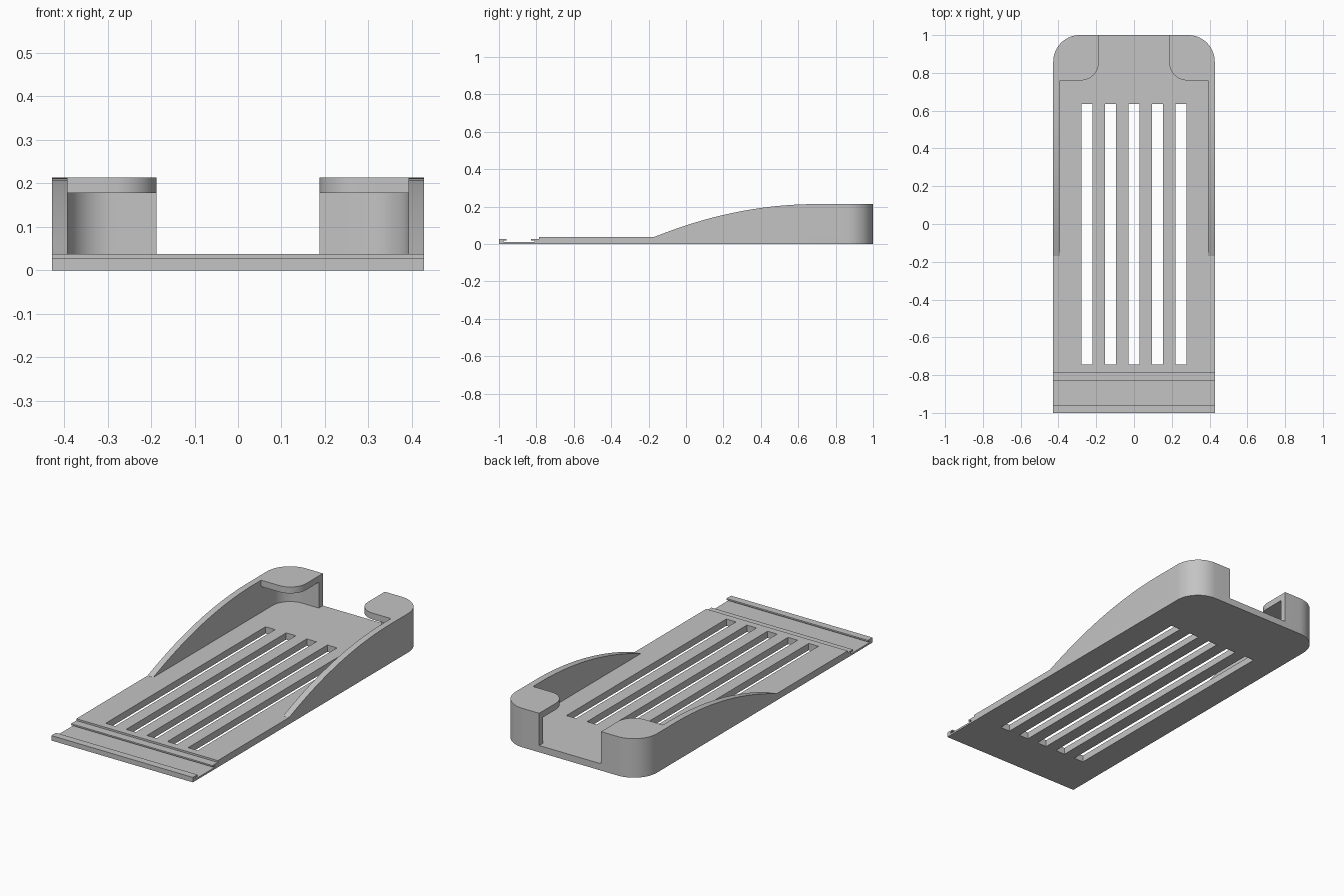
import bpy, bmesh
from math import cos, sin, pi

cube = bpy.data.objects.get("Cube")
if cube:
    bpy.data.objects.remove(cube, do_unlink=True)

W, T, TOP = 0.4275, 0.035, 0.213      # half width, wall thickness, rail height
FLOOR, R = 0.037, 0.14                # plate thickness, rear corner radius
GAP = 0.187                           # half width of the rear opening
RISE, CREST = -0.17, 0.7              # where the rail starts and levels out

grey = bpy.data.materials.new("plain grey")
grey.use_nodes = True
colour = (0.55, 0.55, 0.55, 1)
grey.diffuse_color = colour
grey.node_tree.nodes["Principled BSDF"].inputs["Base Color"].default_value = colour


def finish(bm, name):
    bmesh.ops.recalc_face_normals(bm, faces=bm.faces)
    mesh = bpy.data.meshes.new(name)
    bm.to_mesh(mesh)
    bm.free()
    mesh.materials.append(grey)
    ob = bpy.data.objects.new(name, mesh)
    bpy.context.collection.objects.link(ob)
    return ob


def smooth(ob):
    bpy.ops.object.select_all(action='DESELECT')
    ob.select_set(True)
    bpy.context.view_layer.objects.active = ob
    bpy.ops.object.shade_smooth_by_angle(angle=pi / 6)


def extrude(bm, points, vector):
    face = bm.faces.new([bm.verts.new(p) for p in points])
    new = bmesh.ops.extrude_face_region(bm, geom=[face])["geom"]
    bmesh.ops.translate(bm, vec=vector,
                        verts=[v for v in new if isinstance(v, bmesh.types.BMVert)])


def arc(cx, cy, r, start, end, n=14):
    return [(cx + r * cos(start + (end - start) * i / n),
             cy + r * sin(start + (end - start) * i / n)) for i in range(n + 1)]


# Base plate: side profile with an undercut groove near the front edge
profile = [(-1, 0), (1, 0), (1, FLOOR), (-0.785, FLOOR), (-0.785, 0.027),
           (-0.83, 0.027), (-0.83, 0.019), (-0.81, 0.019), (-0.81, 0.01),
           (-0.975, 0.01), (-0.975, 0.019), (-0.96, 0.019), (-0.96, 0.027),
           (-1, 0.027)]
bm = bmesh.new()
extrude(bm, [(-W, y, z) for y, z in profile], (2 * W, 0, 0))
corners = [e for e in bm.edges if all(v.co.y > 0.99 for v in e.verts)
           and abs(e.verts[0].co.z - e.verts[1].co.z) > 0.01]
bmesh.ops.bevel(bm, geom=corners, offset=R, segments=14, profile=0.5, affect='EDGES')
plate = finish(bm, "base_plate")

# Five long slots cut through the plate
bm = bmesh.new()
for i in range(-2, 3):
    x, h = i * 0.1245, 0.029
    extrude(bm, [(x - h, -0.745, -0.1), (x + h, -0.745, -0.1),
                 (x + h, 0.635, -0.1), (x - h, 0.635, -0.1)], (0, 0, 0.3))
cutter = finish(bm, "slot_cutter")
cutter.hide_render = True
cut = plate.modifiers.new("slots", 'BOOLEAN')
cut.operation, cut.solver, cut.object = 'DIFFERENCE', 'EXACT', cutter
bpy.context.view_layer.objects.active = plate
bpy.ops.object.modifier_apply(modifier=cut.name)
bpy.data.objects.remove(cutter, do_unlink=True)
smooth(plate)


def rail_top(y):
    t = max(0, (CREST - y) / (CREST - RISE))
    return max(FLOOR + 0.0005, TOP - (TOP - FLOOR) * t * t)


# Side rails that rise in a curve and wrap round the rear corners
straight = [RISE + (CREST - RISE) * i / 20 for i in range(21)]
outer = [(W, y) for y in straight] + arc(W - R, 1 - R, R, 0, pi / 2) + [(GAP, 1)]
inner_arc = arc(W - R, 1 - R, R - T, 0, pi / 2)
inner = [(W - T, y) for y in straight] + inner_arc + [(GAP, 1 - T)]

# Rear caps: flat lips over the corners with one rounded free corner
c = 0.095
lip = [(W - T, 0.76)] + inner_arc + [(GAP, 1 - T)] \
    + arc(GAP + c, 0.76 + c, c, pi, 1.5 * pi)

for side, s in (("left", 1), ("right", -1)):
    bm = bmesh.new()
    rings = []
    for (ox, oy), (ix, iy) in zip(outer, inner):
        z = rail_top(oy)
        rings.append([bm.verts.new(p) for p in (
            (s * ox, oy, FLOOR), (s * ox, oy, z), (s * ix, iy, z), (s * ix, iy, FLOOR))])
    for a, b in zip(rings, rings[1:]):
        for k in range(4):
            m = (k + 1) % 4
            bm.faces.new((a[k], a[m], b[m], b[k]))
    bm.faces.new(rings[0])
    bm.faces.new(rings[-1])
    smooth(finish(bm, side + "_rail"))

    bm = bmesh.new()
    extrude(bm, [(s * x, y, TOP - T) for x, y in lip], (0, 0, T))
    smooth(finish(bm, side + "_rear_cap"))
